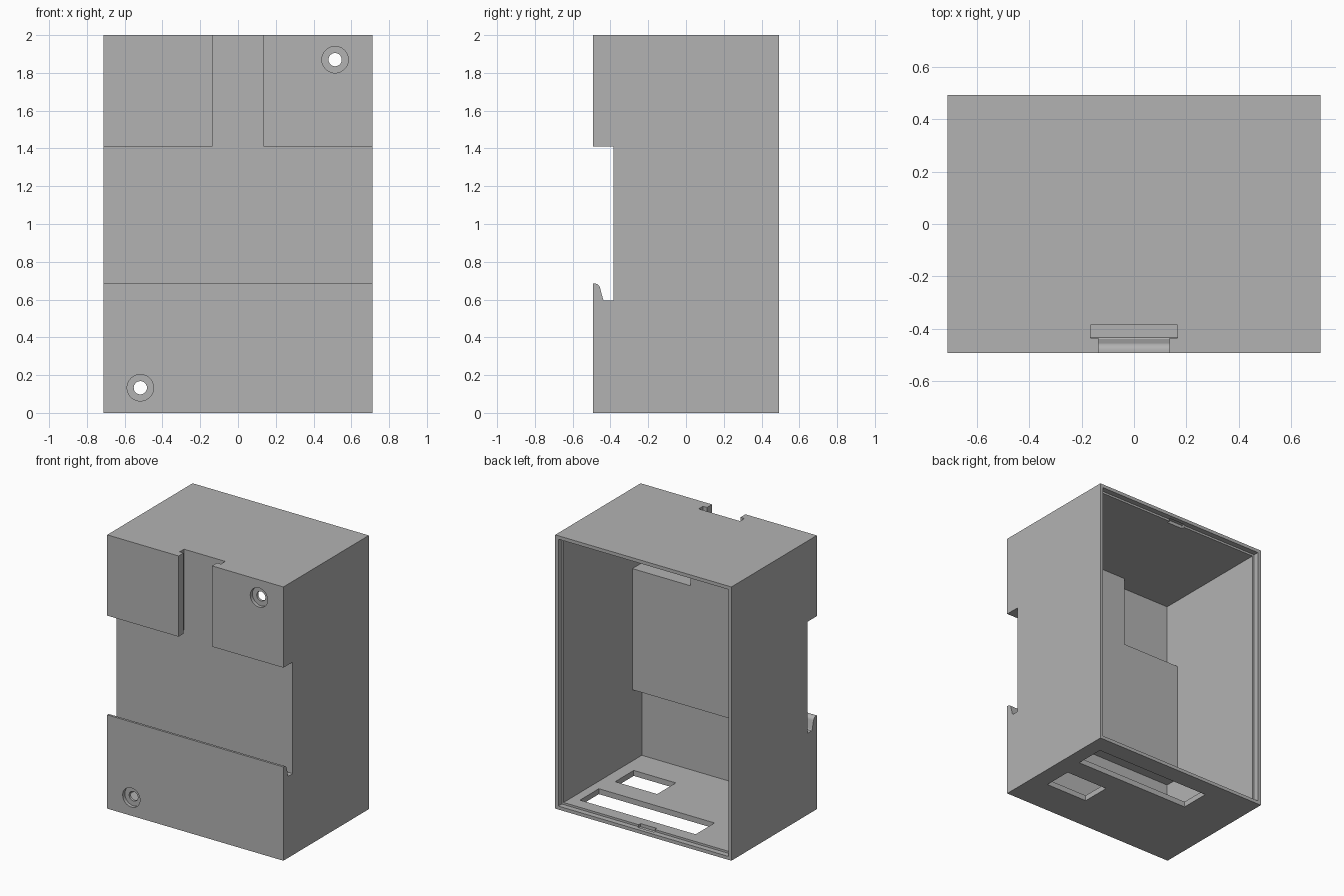
import bpy
import bmesh
import math
from mathutils import Vector

cube = bpy.data.objects.get("Cube")
if cube:
    bpy.data.objects.remove(cube, do_unlink=True)

grey = bpy.data.materials.new("grey_plastic")
grey.use_nodes = True
COLOUR = (0.45, 0.45, 0.45, 1)
grey.diffuse_color = COLOUR
grey.node_tree.nodes["Principled BSDF"].inputs["Base Color"].default_value = COLOUR

# Overall size and wall positions
W, D, H = 0.712, 0.493, 2.0
WALL = 0.04
RAIL_Y, INNER_Y, POCKET_Y = -0.385, -0.342, -0.45
RAIL_LOW, RAIL_HIGH = 0.595, 1.41


def finish(name, bm):
    bmesh.ops.recalc_face_normals(bm, faces=bm.faces)
    mesh = bpy.data.meshes.new(name)
    bm.to_mesh(mesh)
    bm.free()
    mesh.materials.append(grey)
    obj = bpy.data.objects.new(name, mesh)
    bpy.context.collection.objects.link(obj)
    return obj


def prism(name, points, place, direction):
    """Extrude a 2D outline; place maps an outline point to space."""
    bm = bmesh.new()
    face = bm.faces.new([bm.verts.new(place(a, b)) for a, b in points])
    moved = bmesh.ops.extrude_face_region(bm, geom=[face])["geom"]
    bmesh.ops.translate(bm, vec=Vector(direction),
                        verts=[v for v in moved if isinstance(v, bmesh.types.BMVert)])
    return finish(name, bm)


def box(name, x, y, z):
    outline = [(x[0], y[0]), (x[1], y[0]), (x[1], y[1]), (x[0], y[1])]
    return prism(name, outline, lambda a, b: (a, b, z[0]), (0, 0, z[1] - z[0]))


def disc(name, x, z, radius, y0, y1):
    ring = [(x + radius * math.cos(math.tau * i / 48),
             z + radius * math.sin(math.tau * i / 48)) for i in range(48)]
    return prism(name, ring, lambda a, b: (a, y0, b), (0, y1 - y0, 0))


def cut(target, cutter):
    cutter.hide_render = True
    mod = target.modifiers.new("cut", "BOOLEAN")
    mod.operation, mod.solver, mod.object = "DIFFERENCE", "EXACT", cutter
    bpy.context.view_layer.objects.active = target
    bpy.ops.object.modifier_apply(modifier=mod.name)
    bpy.data.objects.remove(cutter, do_unlink=True)


# Housing: side profile with the rail groove and its rounded hook
hook_r = 0.03
hook = [(-0.484 + hook_r * math.cos(t), 0.655 + hook_r * math.sin(t))
        for t in (math.radians(90 - 10 * i) for i in range(9))]
profile = [(-D, 0), (D, 0), (D, H), (-D, H), (-D, RAIL_HIGH), (RAIL_Y, RAIL_HIGH),
           (RAIL_Y, RAIL_LOW), (-0.433, RAIL_LOW), (-0.439, 0.601)]
profile += hook[::-1] + [(-D, 0.685)]
housing = prism("enclosure_housing", profile, lambda a, b: (-W, a, b), (2 * W, 0, 0))

# Sliding clip channel, T-shaped in plan
half_t = [(0.135, -0.6), (0.135, -0.435), (0.167, -0.435), (0.167, RAIL_Y)]
tee = half_t + [(-x, y) for x, y in reversed(half_t)]
cut(housing, prism("clip_channel", tee, lambda a, b: (a, b, 1.3), (0, 0, 1)))

# Hollow interior, with deeper pockets below and above the rail
ix = W - WALL
cut(housing, box("cavity", (-ix, ix), (INNER_Y, 0.6), (WALL, H - WALL)))
cut(housing, box("lower_pocket", (-ix, ix), (POCKET_Y, 0), (WALL, 0.56)))
for side in (-1, 1):
    cut(housing, box("upper_pocket", sorted((side * 0.203, side * ix)),
                     (POCKET_Y, 0), (1.445, H - WALL)))

# Lid rebate around the open back and its two snap notches
rim = 0.025
cut(housing, box("lid_rebate", (rim - W, W - rim), (D - 0.04, 0.6), (rim, H - rim)))
cut(housing, box("snap_notches", (-0.065, 0.065), (D - 0.062, D - 0.03),
                 (rim - 0.008, H - rim + 0.008)))

# Cable openings in the floor
cut(housing, box("terminal_slot", (-0.33, 0.605), (0.142, 0.36), (-0.1, 0.1)))
cut(housing, box("cable_window", (0.24, 0.58), (-0.225, -0.01), (-0.1, 0.1)))

# Counterbored mounting holes
for x, z in ((0.514, 1.87), (-0.517, 0.133)):
    cut(housing, disc("screw_head", x, z, 0.07, -0.6, -D + 0.025))
    cut(housing, disc("screw_hole", x, z, 0.035, -0.6, -0.4))

bpy.ops.object.select_all(action="DESELECT")
housing.select_set(True)
bpy.context.view_layer.objects.active = housing
bpy.ops.object.shade_smooth_by_angle(angle=math.radians(30))
